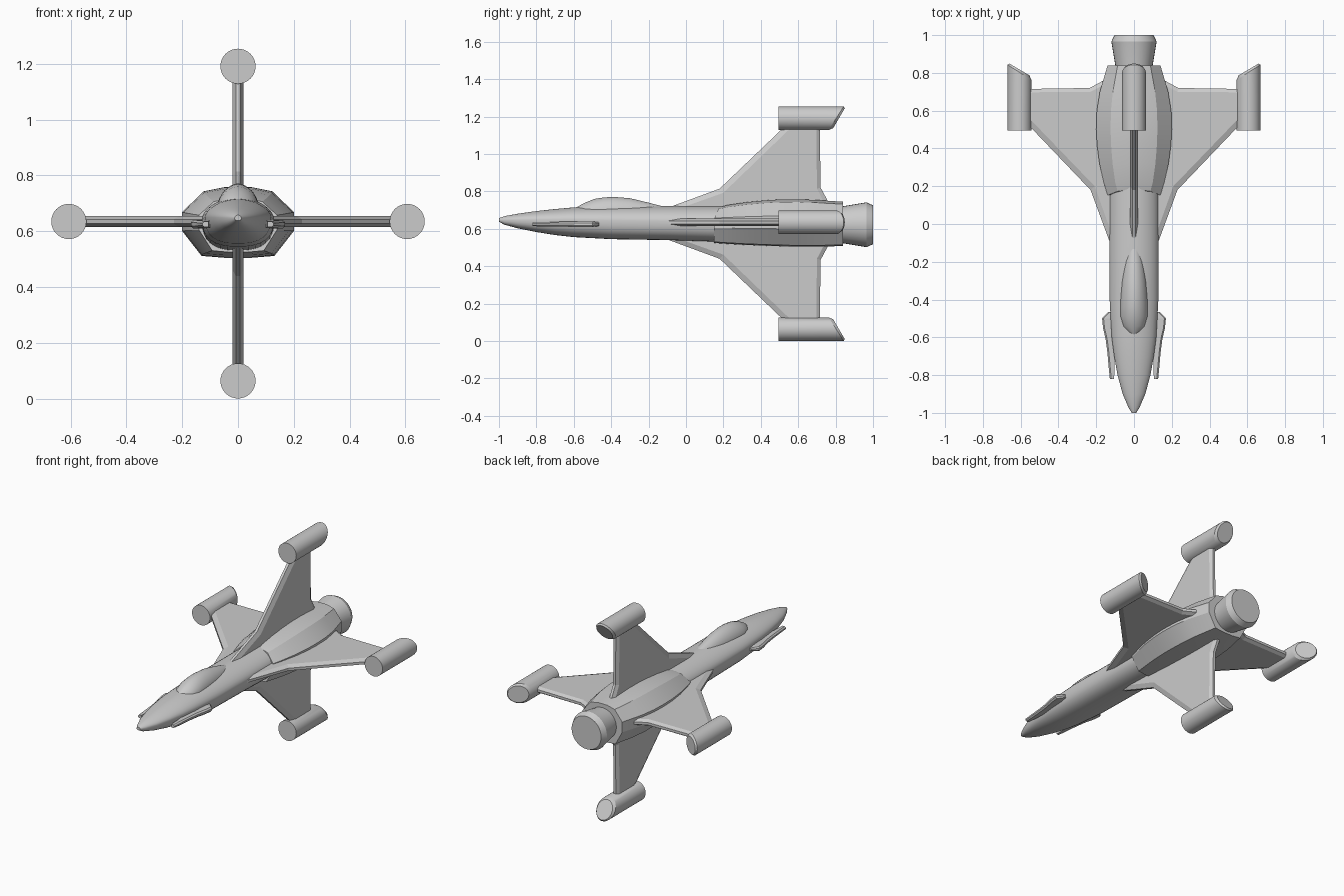
import bpy, bmesh
from math import sin, cos, pi, radians

if "Cube" in bpy.data.objects:
    bpy.data.objects.remove(bpy.data.objects["Cube"])


def loft(name, rings, smooth=None):
    """Skin a list of equal-length point rings and cap both ends."""
    bm = bmesh.new()
    vs = [[bm.verts.new(p) for p in ring] for ring in rings]
    n = len(vs[0])
    for a, b in zip(vs, vs[1:]):
        for i in range(n):
            j = (i + 1) % n
            bm.faces.new((a[i], a[j], b[j], b[i]))
    bm.faces.new(vs[0])
    bm.faces.new(vs[-1])
    bmesh.ops.recalc_face_normals(bm, faces=bm.faces)
    me = bpy.data.meshes.new(name)
    bm.to_mesh(me)
    bm.free()
    ob = bpy.data.objects.new(name, me)
    bpy.context.collection.objects.link(ob)
    if smooth:
        bpy.ops.object.select_all(action='DESELECT')
        ob.select_set(True)
        bpy.context.view_layer.objects.active = ob
        bpy.ops.object.shade_smooth_by_angle(angle=radians(smooth))
    return ob


def oval(y, w, top, mid, bottom, n_top, n_bottom, count=32):
    """Cross-section with different roundness above and below its widest line."""
    ring = []
    for i in range(count):
        a = 2 * pi * i / count
        c, s = cos(a), sin(a)
        e = 2 / (n_top if s >= 0 else n_bottom)
        h = top - mid if s >= 0 else mid - bottom
        x = w * abs(c) ** e * (1 if c >= 0 else -1)
        ring.append((x, y, mid + h * abs(s) ** e * (1 if s >= 0 else -1)))
    return ring


# Fuselage: y, half width, top, widest line, bottom
body = [(-1.0, .012, .658, .648, .638), (-.97, .030, .668, .648, .622),
        (-.90, .060, .681, .649, .603), (-.80, .087, .695, .650, .583),
        (-.70, .105, .706, .650, .567), (-.60, .118, .715, .650, .556),
        (-.40, .129, .722, .645, .545), (-.10, .130, .722, .642, .540),
        (.20, .130, .722, .640, .530)]
loft("fuselage", [oval(*s, 1.8, 2.6) for s in body], 30)

# Canopy: y, half width, top
glass = [(-.59, .012, .712), (-.57, .040, .724), (-.54, .060, .740),
         (-.49, .072, .760), (-.44, .073, .768), (-.39, .072, .771),
         (-.30, .065, .764), (-.20, .050, .740), (-.12, .030, .719)]
loft("canopy", [oval(y, w, t, .692, .672, 1.8, 2) for y, w, t in glass], 40)

# Faceted engine housing: y, half width, top, bottom
housing = [(.15, .140, .716, .525), (.22, .160, .727, .520), (.32, .183, .742, .514),
           (.42, .196, .752, .510), (.50, .200, .757, .507), (.60, .197, .758, .505),
           (.70, .181, .754, .505), (.84, .140, .745, .508)]
half = [(.25, 1), (.62, .88), (1, .28), (1, -.27), (.66, -.95), (.25, -1)]
profile = half + [(-x, z) for x, z in reversed(half)]
rings = []
for y, w, top, bot in housing:
    lean = .03 if y == .15 else 0          # front rim swept back at the top
    rings.append([(x * w, y + lean * max(z, 0) ** 2,
                   .635 + z * ((top - .635) if z > 0 else (.635 - bot)))
                  for x, z in profile])
loft("engine_housing", rings, 20)

# Exhaust nozzle
loft("exhaust_nozzle", [oval(y, r, .622 + r, .622, .622 - r, 2, 2)
                        for y, r in ((.80, .096), (.84, .099), (.965, .120), (1.0, .104))], 30)

# Wings with bevelled edges, and slant-ended tip pods (four around the body)
edge = [(.09, -.20), (.23, .18), (.555, .52), (.555, .715), (.235, .72), (.17, .755), (.09, .79)]
flat = [(.09, -.13), (.208, .20), (.555, .56), (.555, .697), (.23, .70), (.163, .735), (.09, .768)]
layers = ((flat, .02), (edge, .008), (edge, -.008), (flat, -.02))
POD_R = .063
for side, angle, shift, zc in (("right", 0, 0, .635), ("top", pi / 2, -.0425, .6275),
                               ("left", pi, 0, .635), ("bottom", -pi / 2, -.0425, .6275)):
    def place(r, y, t):
        r += shift
        return (r * cos(angle) - t * sin(angle), y, zc + r * sin(angle) + t * cos(angle))

    loft(side + "_wing", [[place(r, y, t) for r, y in pts] for pts, t in layers])

    pod = []
    for radius, y0, slant in ((POD_R, .495, 0), (POD_R, .803, .040), (.053, .818, .031)):
        pod.append([place(.6065 + radius * cos(2 * pi * i / 32),
                          y0 + slant * cos(2 * pi * i / 32),
                          radius * sin(2 * pi * i / 32)) for i in range(32)])
    loft(side + "_pod", pod, 25)

# Nose cannons: y, inner x, outer x, half height
gun = [(-.82, .105, .128, .010), (-.78, .104, .132, .012), (-.68, .100, .141, .013),
       (-.61, .100, .150, .014), (-.55, .105, .164, .015), (-.50, .110, .169, .015),
       (-.465, .110, .136, .010)]
for side, s in (("right", 1), ("left", -1)):
    loft(side + "_nose_cannon",
         [[(s * a, y, .625 - h), (s * (b - .008), y, .625 - h), (s * b, y, .625 - h * .4),
           (s * b, y, .625 + h * .4), (s * (b - .008), y, .625 + h), (s * a, y, .625 + h)]
          for y, a, b, h in gun])
